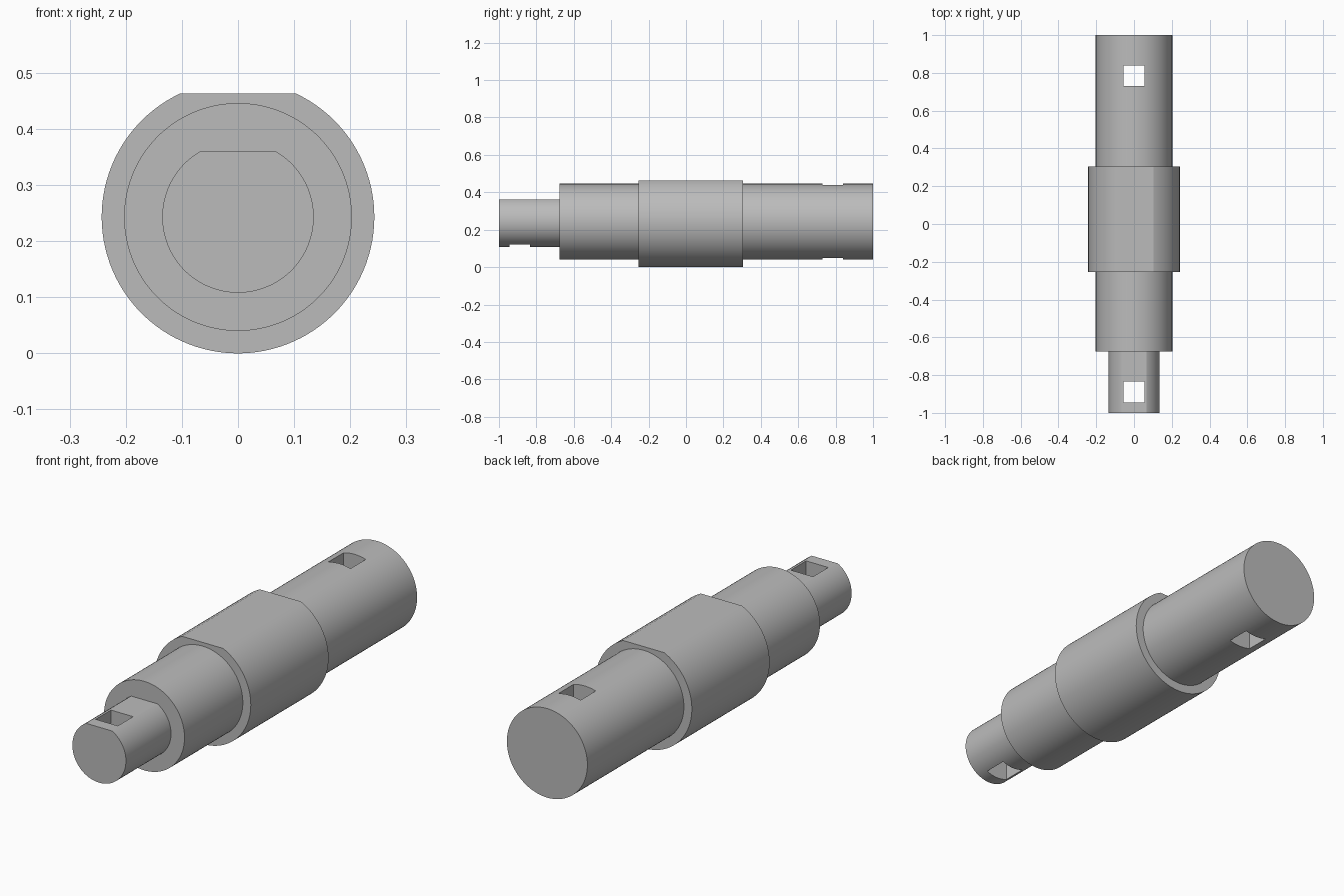
import bpy, bmesh, math

cube = bpy.data.objects.get("Cube")
if cube:
    bpy.data.objects.remove(cube, do_unlink=True)

AXIS_Z = 0.243

steel = bpy.data.materials.new("plain grey steel")
steel.use_nodes = True
GREY = (0.5, 0.5, 0.5, 1)
steel.diffuse_color = GREY
steel.node_tree.nodes["Principled BSDF"].inputs["Base Color"].default_value = GREY


def make_object(name, bm):
    bmesh.ops.recalc_face_normals(bm, faces=bm.faces)
    mesh = bpy.data.meshes.new(name)
    bm.to_mesh(mesh)
    bm.free()
    mesh.materials.append(steel)
    obj = bpy.data.objects.new(name, mesh)
    bpy.context.collection.objects.link(obj)
    return obj


def round_bar(name, radius, y0, y1, flat=None, steps=96):
    """Bar along y; an optional flat is cut across its top at a height above the axis."""
    gap = math.acos(flat / radius) if flat else math.pi / steps
    bm = bmesh.new()
    ring = []
    for i in range(steps):
        a = gap + (math.tau - 2 * gap) * i / (steps - 1)
        ring.append(bm.verts.new((radius * math.sin(a), y0, AXIS_Z + radius * math.cos(a))))
    cap = bm.faces.new(ring)
    new = bmesh.ops.extrude_face_region(bm, geom=[cap], use_keep_orig=True)["geom"]
    for v in new:
        if isinstance(v, bmesh.types.BMVert):
            v.co.y = y1
    return make_object(name, bm)


def hole_cutter(name, y):
    """Square post running vertically through the shaft."""
    bm = bmesh.new()
    bmesh.ops.create_cube(bm, size=1)
    for v in bm.verts:
        v.co = (v.co.x * 0.112, y + v.co.y * 0.11, AXIS_Z + v.co.z)
    return make_object(name, bm)


def combine(target, tool, operation):
    tool.hide_render = True
    mod = target.modifiers.new(tool.name, 'BOOLEAN')
    mod.operation = operation
    mod.solver = 'EXACT'
    mod.object = tool


# Main shaft, flatted collar and flatted tip joined into one body
shaft = round_bar("stepped_shaft", 0.203, -0.675, 1.0)
tools = [round_bar("collar", 0.243, -0.255, 0.305, flat=0.22),
         round_bar("tip", 0.135, -1.0, -0.6, flat=0.118)]
for part in tools:
    combine(shaft, part, 'UNION')

# Square through holes near each end
for name, y in (("front_hole", -0.89), ("rear_hole", 0.785)):
    cutter = hole_cutter(name, y)
    combine(shaft, cutter, 'DIFFERENCE')
    tools.append(cutter)

# Bake the joined body and discard the helpers
bpy.context.view_layer.update()
depsgraph = bpy.context.evaluated_depsgraph_get()
body = bpy.data.meshes.new_from_object(shaft.evaluated_get(depsgraph))
shaft.modifiers.clear()
shaft.data = body
body.materials.clear()
body.materials.append(steel)
for face in body.polygons:
    face.material_index = 0
for tool in tools:
    bpy.data.objects.remove(tool, do_unlink=True)

# Smooth round sides, crisp shoulders and flats
bpy.ops.object.select_all(action='DESELECT')
shaft.select_set(True)
bpy.context.view_layer.objects.active = shaft
bpy.ops.object.shade_smooth_by_angle(angle=math.radians(15))
